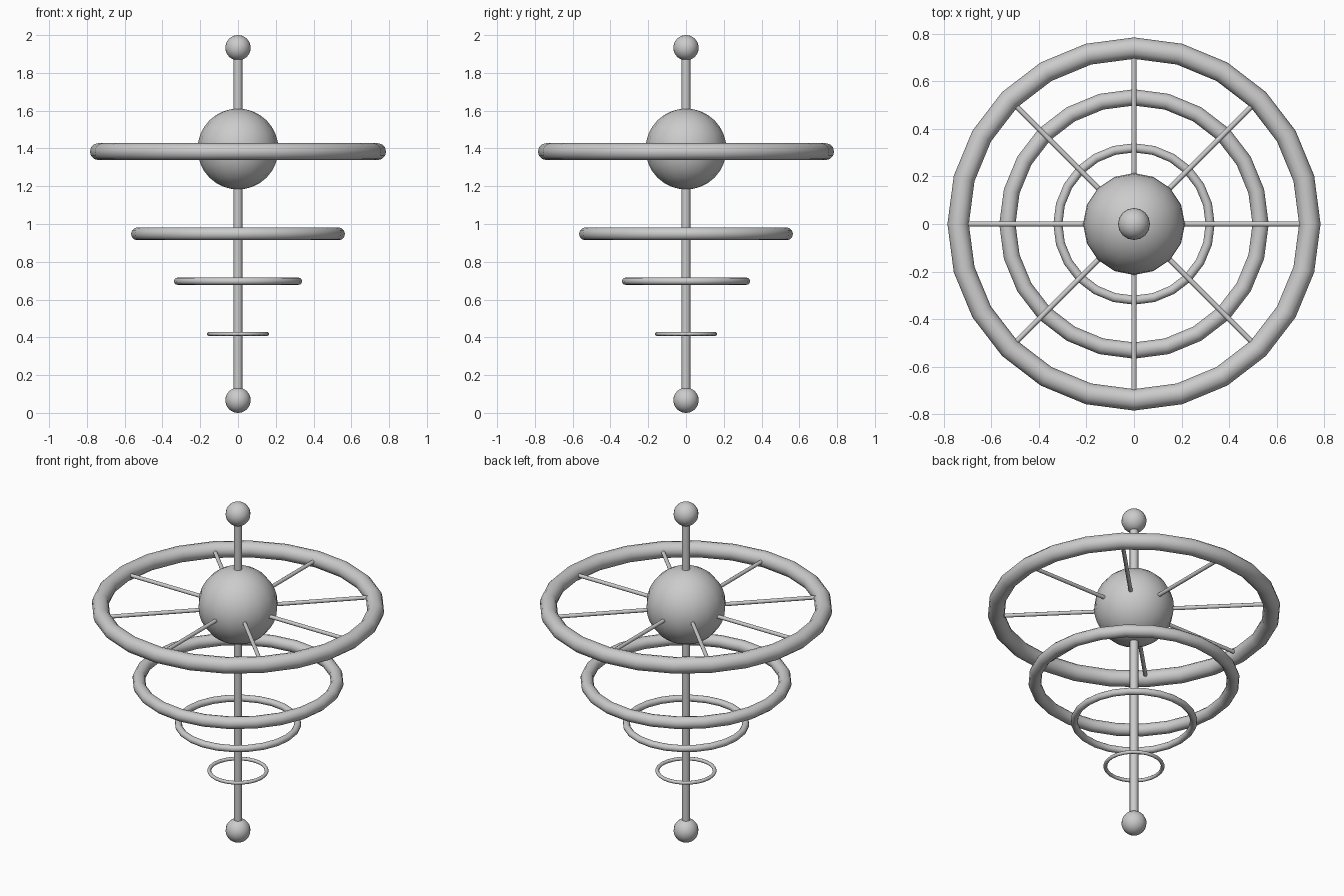
import bpy
from math import pi, cos, sin, radians

if "Cube" in bpy.data.objects:
    bpy.data.objects.remove(bpy.data.objects["Cube"])


def finish(name):
    obj = bpy.context.object
    obj.name = name
    bpy.ops.object.shade_smooth_by_angle(angle=radians(40))
    return obj


def ball(name, z, r, segs=16, rings=16):
    bpy.ops.mesh.primitive_uv_sphere_add(segments=segs, ring_count=rings,
                                         radius=r, location=(0, 0, z))
    return finish(name)


def ring(name, z, major, minor):
    bpy.ops.mesh.primitive_torus_add(major_segments=24, minor_segments=12,
                                     major_radius=major, minor_radius=minor,
                                     location=(0, 0, z))
    return finish(name)


# Central axle with end knobs and hub
bpy.ops.mesh.primitive_cylinder_add(vertices=16, radius=0.023, depth=1.86,
                                    location=(0, 0, 1.0))
finish("axle")
ball("bottom_knob", 0.067, 0.067)
ball("top_knob", 1.933, 0.067)
ball("hub", 1.397, 0.214)

# Stacked rings, largest at the top
ring("wheel_rim", 1.383, 0.739, 0.045)
ring("large_ring", 0.948, 0.532, 0.034)
ring("medium_ring", 0.697, 0.32, 0.019)
ring("small_ring", 0.418, 0.154, 0.01)

# Eight spokes from the hub to the rim
r0, r1 = 0.17, 0.703
for i in range(8):
    a = i * pi / 4
    mid = (r0 + r1) / 2
    bpy.ops.mesh.primitive_cylinder_add(
        vertices=10, radius=0.011, depth=r1 - r0,
        location=(mid * cos(a), mid * sin(a), 1.383), rotation=(0, pi / 2, a))
    finish(f"spoke_{i + 1}")
